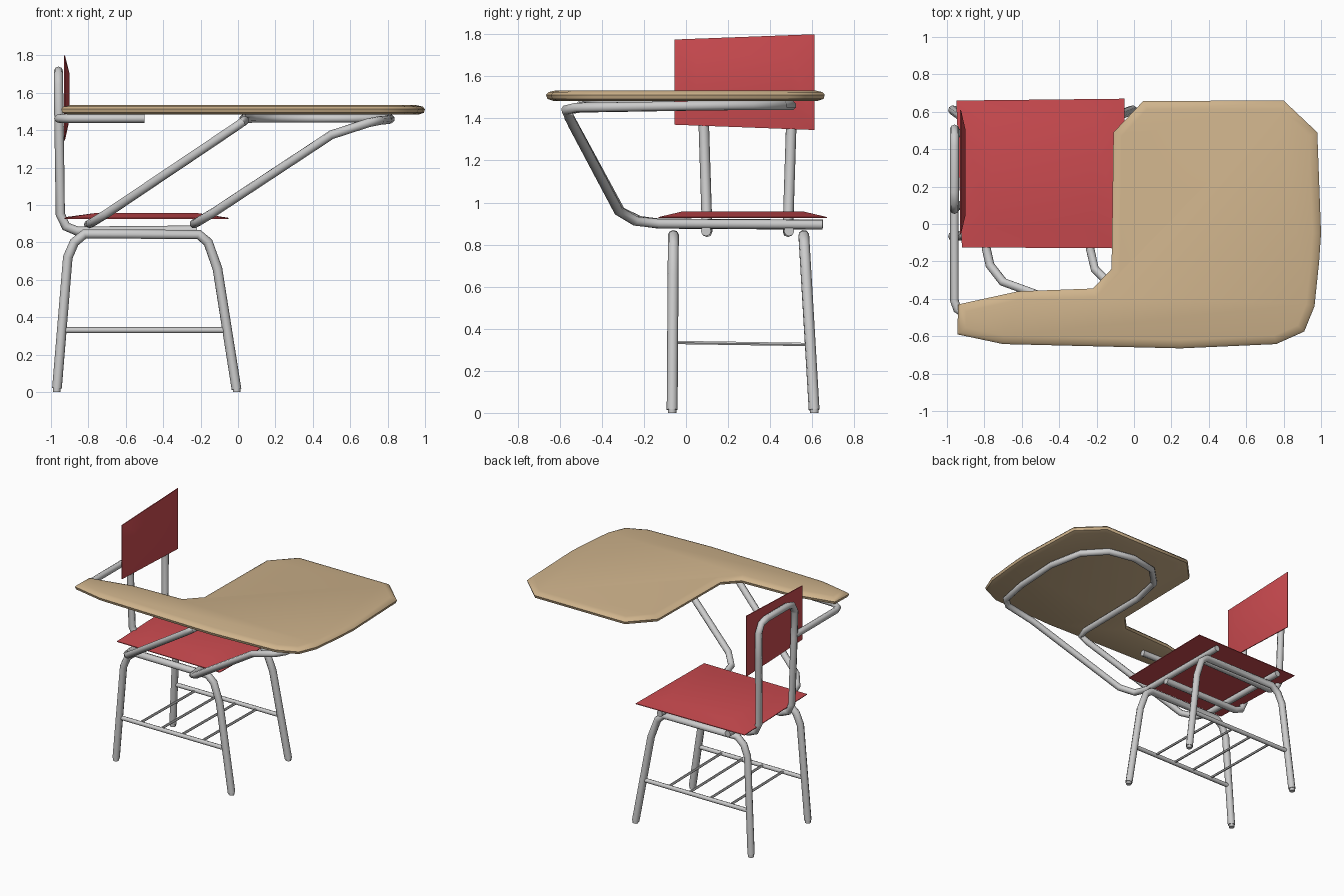
import bpy, bmesh, math

if "Cube" in bpy.data.objects:
    bpy.data.objects.remove(bpy.data.objects["Cube"])


def material(name, rgb):
    m = bpy.data.materials.new(name)
    m.diffuse_color = (*rgb, 1)
    m.use_nodes = True
    m.node_tree.nodes["Principled BSDF"].inputs["Base Color"].default_value = m.diffuse_color
    return m


RED = material("red_plastic", (0.60, 0.07, 0.08))
WOOD = material("wood", (0.62, 0.45, 0.26))


def smooth(ob, angle=35):
    bpy.ops.object.select_all(action='DESELECT')
    ob.select_set(True)
    bpy.context.view_layer.objects.active = ob
    bpy.ops.object.shade_smooth_by_angle(angle=math.radians(angle))


def tube(name, pts, r=0.025, res=2):
    """Capped round tube along a polyline."""
    cu = bpy.data.curves.new(name, 'CURVE')
    cu.dimensions = '3D'
    cu.bevel_depth = r
    cu.bevel_resolution = res
    cu.use_fill_caps = True
    sp = cu.splines.new('POLY')
    sp.points.add(len(pts) - 1)
    for p, co in zip(sp.points, pts):
        p.co = (*co, 1)
    ob = bpy.data.objects.new(name, cu)
    bpy.context.collection.objects.link(ob)
    bpy.ops.object.select_all(action='DESELECT')
    ob.select_set(True)
    bpy.context.view_layer.objects.active = ob
    bpy.ops.object.convert(target='MESH')
    ob = bpy.context.view_layer.objects.active
    smooth(ob, 50)
    return ob


def loft(name, rings, mat, angle):
    """Closed solid through a stack of outlines."""
    bm = bmesh.new()
    vs = [[bm.verts.new(p) for p in ring] for ring in rings]
    n = len(vs[0])
    for a, b in zip(vs, vs[1:]):
        for i in range(n):
            j = (i + 1) % n
            bm.faces.new((a[i], a[j], b[j], b[i]))
    bm.faces.new(vs[0][::-1])
    bm.faces.new(vs[-1])
    bmesh.ops.recalc_face_normals(bm, faces=bm.faces)
    me = bpy.data.meshes.new(name)
    bm.to_mesh(me)
    bm.free()
    me.materials.append(mat)
    ob = bpy.data.objects.new(name, me)
    bpy.context.collection.objects.link(ob)
    smooth(ob, angle)
    return ob


def inset(outline, d):
    """Offset a counter-clockwise 2D outline inwards by d."""
    out, n = [], len(outline)
    for i in range(n):
        (ax, ay), (bx, by), (cx, cy) = outline[i - 1], outline[i], outline[(i + 1) % n]
        l1, l2 = math.hypot(bx - ax, by - ay), math.hypot(cx - bx, cy - by)
        n1 = (-(by - ay) / l1, (bx - ax) / l1)
        n2 = (-(cy - by) / l2, (cx - bx) / l2)
        k = d / (1 + n1[0] * n2[0] + n1[1] * n2[1])
        out.append((bx + (n1[0] + n2[0]) * k, by + (n1[1] + n2[1]) * k))
    return out


# Leg frames: one arch in front, one behind, with small foot glides
PROFILE = [(-0.968, 0.02), (-0.91, 0.72), (-0.875, 0.80), (-0.82, 0.845),
           (-0.21, 0.842), (-0.16, 0.80), (-0.11, 0.66), (-0.008, 0.015)]
for name, y_foot, y_top in (("front_legs", -0.066, -0.06), ("rear_legs", 0.61, 0.56)):
    tube(name, [(x, y_foot + (y_top - y_foot) * z / 0.845, z) for x, z in PROFILE], 0.026)
    for x in (-0.969, -0.007):
        tube(name + "_glide", [(x, y_foot, 0), (x, y_foot, 0.03)], 0.02)

# Book rack: two long rails and four thin rods
for y in (-0.062, 0.59):
    tube("rack_rail", [(-0.935, y, 0.33), (-0.06, y, 0.33)], 0.016)
for i in range(4):
    x = -0.77 + 0.171 * i
    tube("rack_rod", [(x, -0.06, 0.335), (x, 0.59, 0.325)], 0.009, 1)

# Back support: inverted U whose ends run forward under the seat
half = [(-0.22, 0.095, 0.865), (-0.86, 0.10, 0.86), (-0.92, 0.10, 0.885),
        (-0.95, 0.098, 0.95), (-0.957, 0.082, 1.45), (-0.96, 0.078, 1.64),
        (-0.96, 0.11, 1.70), (-0.96, 0.17, 1.715)]
tube("back_support", half + [(x, 0.585 - y, z) for x, y, z in half[::-1]])

# Arm bracket from back support to the underside of the arm
tube("arm_bracket", [(-0.96, 0.08, 1.462), (-0.96, -0.41, 1.462), (-0.945, -0.455, 1.462),
                     (-0.89, -0.49, 1.462), (-0.50, -0.50, 1.462)], 0.023)

# Desk support: two seat rails that bend up and join in a loop under the desk
tube("desk_support", [
    (-0.80, 0.65, 0.895), (-0.79, -0.13, 0.90), (-0.77, -0.22, 0.912), (-0.70, -0.31, 0.955),
    (-0.03, -0.555, 1.405), (0.02, -0.565, 1.44), (0.035, -0.50, 1.45),
    (0.03, 0.08, 1.46), (0.08, 0.32, 1.462), (0.22, 0.46, 1.462), (0.42, 0.50, 1.462),
    (0.62, 0.46, 1.462), (0.76, 0.31, 1.462), (0.815, 0.05, 1.46), (0.80, -0.30, 1.455),
    (0.76, -0.52, 1.452), (0.70, -0.57, 1.44), (0.50, -0.54, 1.375),
    (-0.13, -0.32, 0.96), (-0.21, -0.24, 0.912), (-0.235, -0.13, 0.90), (-0.235, 0.65, 0.895)],
    0.024)

# Seat: thin panel with a shallow crowned top
SEAT = [(-0.92, -0.125), (-0.06, -0.13), (-0.05, 0.67), (-0.95, 0.66)]
SEAT_TOP = [(-0.76, -0.02), (-0.22, -0.02), (-0.22, 0.56), (-0.76, 0.56)]
loft("seat", [[(x, y, 0.926) for x, y in SEAT],
              [(x, y, 0.931) for x, y in SEAT],
              [(x, y, 0.957) for x, y in SEAT_TOP]], RED, 30)

# Backrest: thin upright panel, crowned towards the sitter
BACK = [(-0.055, 1.37), (0.61, 1.345), (0.61, 1.80), (-0.055, 1.775)]
BACK_IN = [(0.05, 1.46), (0.50, 1.46), (0.50, 1.70), (0.05, 1.70)]
loft("backrest", [[(-0.931, y, z) for y, z in BACK],
                  [(-0.925, y, z) for y, z in BACK],
                  [(-0.900, y, z) for y, z in BACK_IN]], RED, 30)

# Desk top with arm: rounded-edge slab
DESK = [(-0.945, -0.59), (-0.70, -0.642), (0.25, -0.665), (0.76, -0.642), (0.91, -0.575),
        (0.965, -0.44), (0.99, -0.20), (1.0, -0.05), (0.98, 0.49), (0.80, 0.66),
        (0.05, 0.658), (-0.11, 0.49), (-0.12, -0.24), (-0.22, -0.345), (-0.62, -0.36),
        (-0.94, -0.43)]
loft("desk_top", [[(x, y, z) for x, y in inset(DESK, d)]
                  for d, z in ((0.035, 1.483), (0.006, 1.493), (0, 1.512),
                               (0.012, 1.525), (0.045, 1.533))], WOOD, 50)
